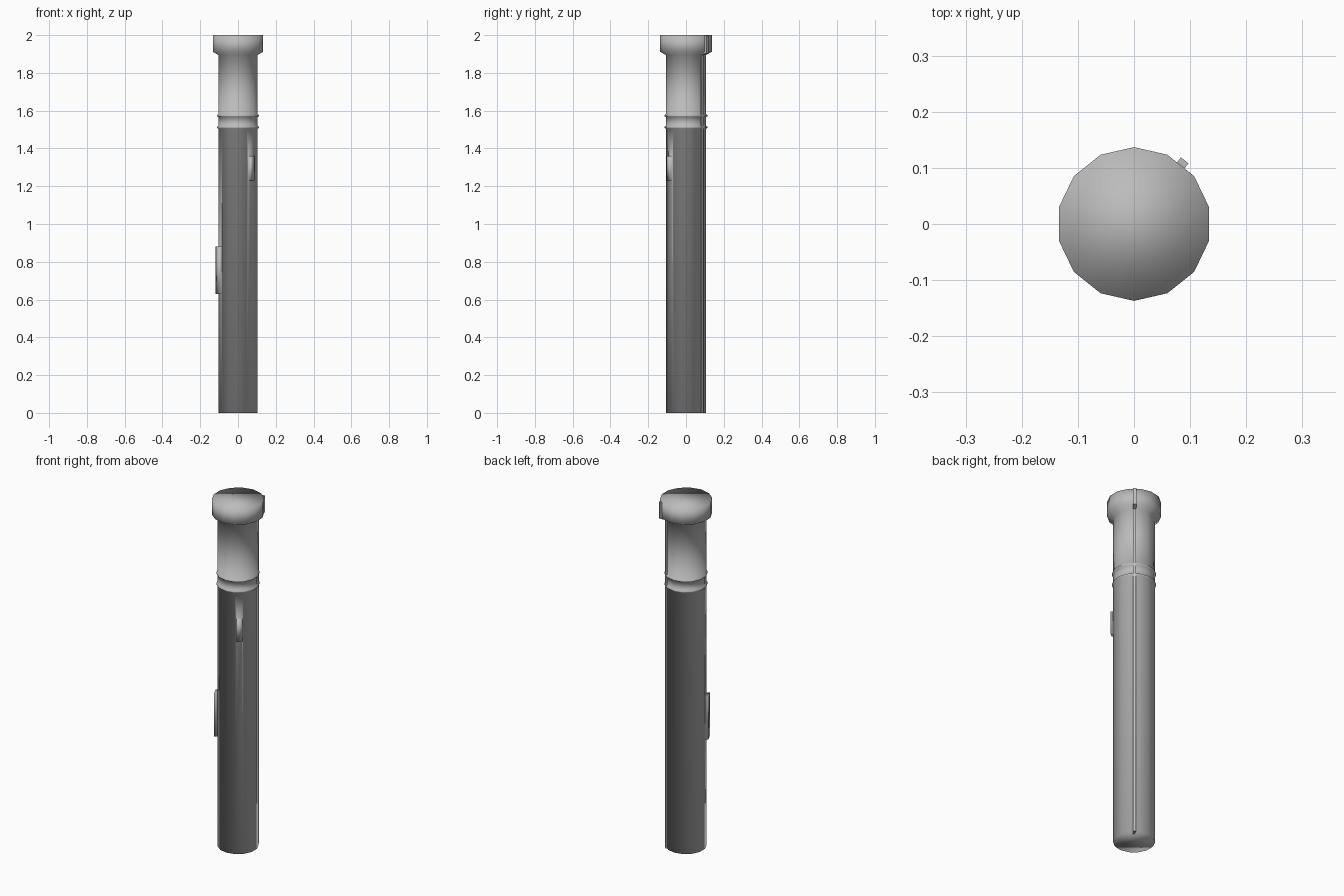
import bpy, bmesh, math
from mathutils import Vector, Matrix

cube = bpy.data.objects.get("Cube")
if cube:
    bpy.data.objects.remove(cube, do_unlink=True)

SIDES = 14
STEP = math.tau / SIDES
BODY_R = 0.107

grey = bpy.data.materials.new("plain_grey")
grey.use_nodes = True
grey.diffuse_color = (0.5, 0.5, 0.5, 1)
grey.node_tree.nodes["Principled BSDF"].inputs["Base Color"].default_value = (0.5, 0.5, 0.5, 1)


def finish(bm, name):
    bmesh.ops.recalc_face_normals(bm, faces=bm.faces)
    mesh = bpy.data.meshes.new(name)
    bm.to_mesh(mesh)
    bm.free()
    mesh.materials.append(grey)
    obj = bpy.data.objects.new(name, mesh)
    bpy.context.collection.objects.link(obj)
    return obj


def raise_pad(bm, facet, half_width, low, high, height):
    """Cut a rectangle into one long body facet and raise it as a switch."""
    normal = Vector((math.cos(facet), math.sin(facet), 0))
    side = Vector((-normal.y, normal.x, 0))
    face = next(f for f in bm.faces
                if f.calc_center_median().z < 1 and f.normal.dot(normal) > 0.999)
    bmesh.ops.inset_individual(bm, faces=[face], thickness=0.004)
    apothem = BODY_R * math.cos(STEP / 2)
    middle = (low + high) / 2
    for v in face.verts:
        s = math.copysign(half_width, v.co.dot(side))
        v.co = normal * apothem + side * s
        v.co.z = low if v.index < 0 else v.co.z
    # the loop order of the inset face gives its lower and upper corners
    for loop in face.loops:
        outer = [e.other_vert(loop.vert) for e in loop.vert.link_edges
                 if e not in face.edges][0]
        loop.vert.co.z = low if outer.co.z < middle else high
    top = bmesh.ops.extrude_discrete_faces(bm, faces=[face])["faces"][0]
    bmesh.ops.translate(bm, vec=normal * height, verts=top.verts)


# Handle, double ring, neck and flared head as one turned shell
profile = [(BODY_R, 0), (BODY_R, 1.505), (0.113, 1.508), (0.113, 1.515),
           (0.106, 1.52), (0.106, 1.566), (0.113, 1.57), (0.113, 1.577),
           (BODY_R, 1.58), (BODY_R, 1.895), (0.137, 1.912), (0.137, 2.0)]
bm = bmesh.new()
rings = [[bm.verts.new((r * math.cos(math.pi / 2 + i * STEP),
                        r * math.sin(math.pi / 2 + i * STEP), z))
          for i in range(SIDES)] for r, z in profile]
for low, high in zip(rings, rings[1:]):
    for i in range(SIDES):
        j = (i + 1) % SIDES
        bm.faces.new((low[i], low[j], high[j], high[i]))
bm.faces.new(rings[0][::-1])
bm.faces.new(rings[-1])
bm.normal_update()

# Side switch and small front button
raise_pad(bm, -6 * STEP, 0.0235, 0.63, 0.88, 0.018)
raise_pad(bm, -2 * STEP, 0.015, 1.23, 1.36, 0.015)
for f in bm.faces:
    f.smooth = True
finish(bm, "torch_body")

# Thin rail following the outline along the back
outline = [(0.111, 0), (0.111, 1.895), (0.145, 1.905), (0.145, 1.998)]
bm = bmesh.new()
outer = [bm.verts.new((r, -0.0085, z)) for r, z in outline]
inner = [bm.verts.new((r - 0.03, -0.0085, z)) for r, z in outline]
faces = [bm.faces.new((inner[i], outer[i], outer[i + 1], inner[i + 1]))
         for i in range(len(outline) - 1)]
grown = bmesh.ops.extrude_face_region(bm, geom=faces, use_keep_orig=True)["geom"]
bmesh.ops.translate(bm, vec=(0, 0.017, 0),
                    verts=[g for g in grown if isinstance(g, bmesh.types.BMVert)])
bmesh.ops.rotate(bm, cent=(0, 0, 0), verts=bm.verts,
                 matrix=Matrix.Rotation(2 * STEP, 3, "Z"))
finish(bm, "back_rail")
